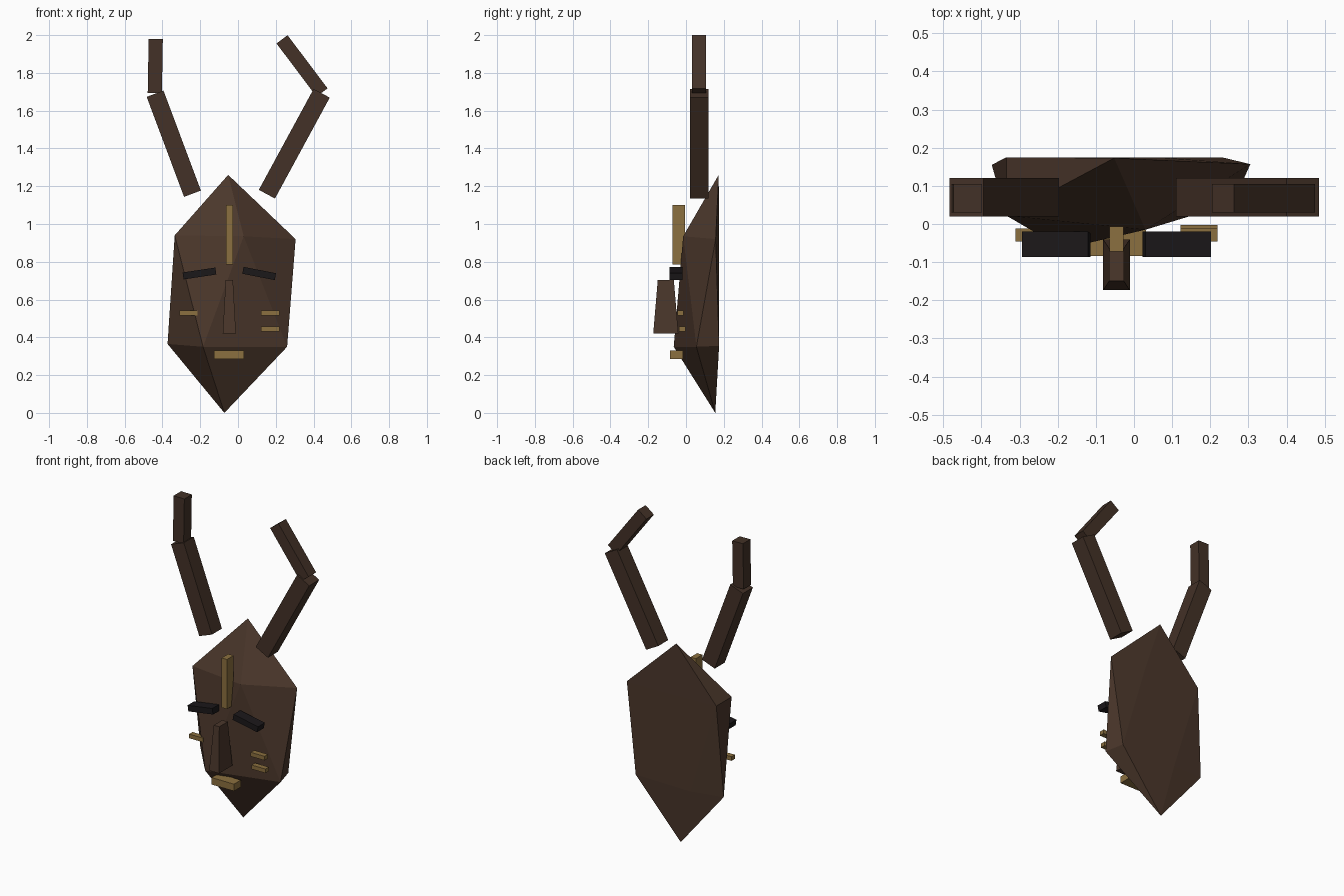
import bpy, bmesh
from math import radians
from mathutils import Matrix

if "Cube" in bpy.data.objects:
    bpy.data.objects.remove(bpy.data.objects["Cube"])


def material(name, rgb):
    m = bpy.data.materials.new(name)
    m.diffuse_color = (*rgb, 1)
    m.use_nodes = True
    m.node_tree.nodes["Principled BSDF"].inputs["Base Color"].default_value = m.diffuse_color
    return m


WOOD = material("wood", (0.070, 0.038, 0.024))
HORN = material("dark_wood", (0.056, 0.031, 0.020))
GOLD = material("gold_paint", (0.26, 0.16, 0.05))
BLACK = material("black_paint", (0.011, 0.009, 0.010))


def finish(name, bm, mat):
    bmesh.ops.recalc_face_normals(bm, faces=bm.faces)
    me = bpy.data.meshes.new(name)
    bm.to_mesh(me)
    bm.free()
    me.materials.append(mat)
    ob = bpy.data.objects.new(name, me)
    bpy.context.collection.objects.link(ob)
    return ob


def box(name, centre, size, mat, lean=0, top=(1, 1)):
    """Box leaning about y by degrees (positive leans right); top scales the upper end."""
    bm = bmesh.new()
    bmesh.ops.create_cube(bm, size=1, matrix=Matrix.Diagonal((*size, 1)))
    for v in bm.verts:
        if v.co.z > 0:
            v.co.x *= top[0]
            v.co.y *= top[1]
    bmesh.ops.rotate(bm, verts=bm.verts, matrix=Matrix.Rotation(radians(lean), 3, 'Y'))
    bmesh.ops.translate(bm, verts=bm.verts, vec=centre)
    return finish(name, bm, mat)


# Mask: uneven stretched icosahedron with a flattened back
upper = [(0.03, -0.015, 0.935), (0.305, 0.157, 0.92), (0.06, 0.175, 0.93),
         (-0.335, 0.175, 0.94), (-0.335, 0.022, 0.94)]
lower = [(-0.185, -0.065, 0.35), (0.26, 0.055, 0.35), (0.23, 0.175, 0.355),
         (-0.155, 0.175, 0.35), (-0.373, 0.155, 0.365)]
bm = bmesh.new()
crown = bm.verts.new((-0.052, 0.173, 1.26))
chin = bm.verts.new((-0.072, 0.155, 0.0))
U = [bm.verts.new(p) for p in upper]
L = [bm.verts.new(p) for p in lower]
for i in range(5):
    j = (i + 1) % 5
    for face in ((crown, U[i], U[j]), (U[i], L[j], U[j]), (U[i], L[i], L[j]), (chin, L[j], L[i])):
        bm.faces.new(face)
finish("mask_face", bm, WOOD)

# Horns: a thick lower and a thinner upper segment on each side
box("left_horn_base", (-0.34, 0.07, 1.425), (0.095, 0.1, 0.565), HORN, -20.5)
box("left_horn_tip", (-0.438, 0.068, 1.836), (0.075, 0.075, 0.287), HORN, 1)
box("right_horn_base", (0.298, 0.07, 1.425), (0.097, 0.1, 0.608), HORN, 28.5)
box("right_horn_tip", (0.339, 0.068, 1.837), (0.073, 0.075, 0.352), HORN, -37)

# Tapered nose
box("nose", (-0.046, -0.107, 0.561), (0.07, 0.133, 0.283), WOOD, 0, (0.55, 0.64))

# Brows slanting away from the nose
box("left_brow", (-0.204, -0.053, 0.738), (0.175, 0.067, 0.037), BLACK, -8.5)
box("right_brow", (0.112, -0.053, 0.738), (0.175, 0.067, 0.037), BLACK, 11)

# Painted forehead strip, mouth and cheek bars
box("forehead_strip", (-0.046, -0.039, 0.942), (0.037, 0.066, 0.315), GOLD)
box("mouth", (-0.048, -0.05, 0.307), (0.158, 0.068, 0.044), GOLD)
for name, x, y, z in (("left_cheek_bar", -0.262, -0.029, 0.528),
                      ("right_cheek_bar_upper", 0.17, -0.029, 0.528),
                      ("right_cheek_bar_lower", 0.17, -0.02, 0.444)):
    box(name, (x, y, z), (0.097, 0.034, 0.026), GOLD)
